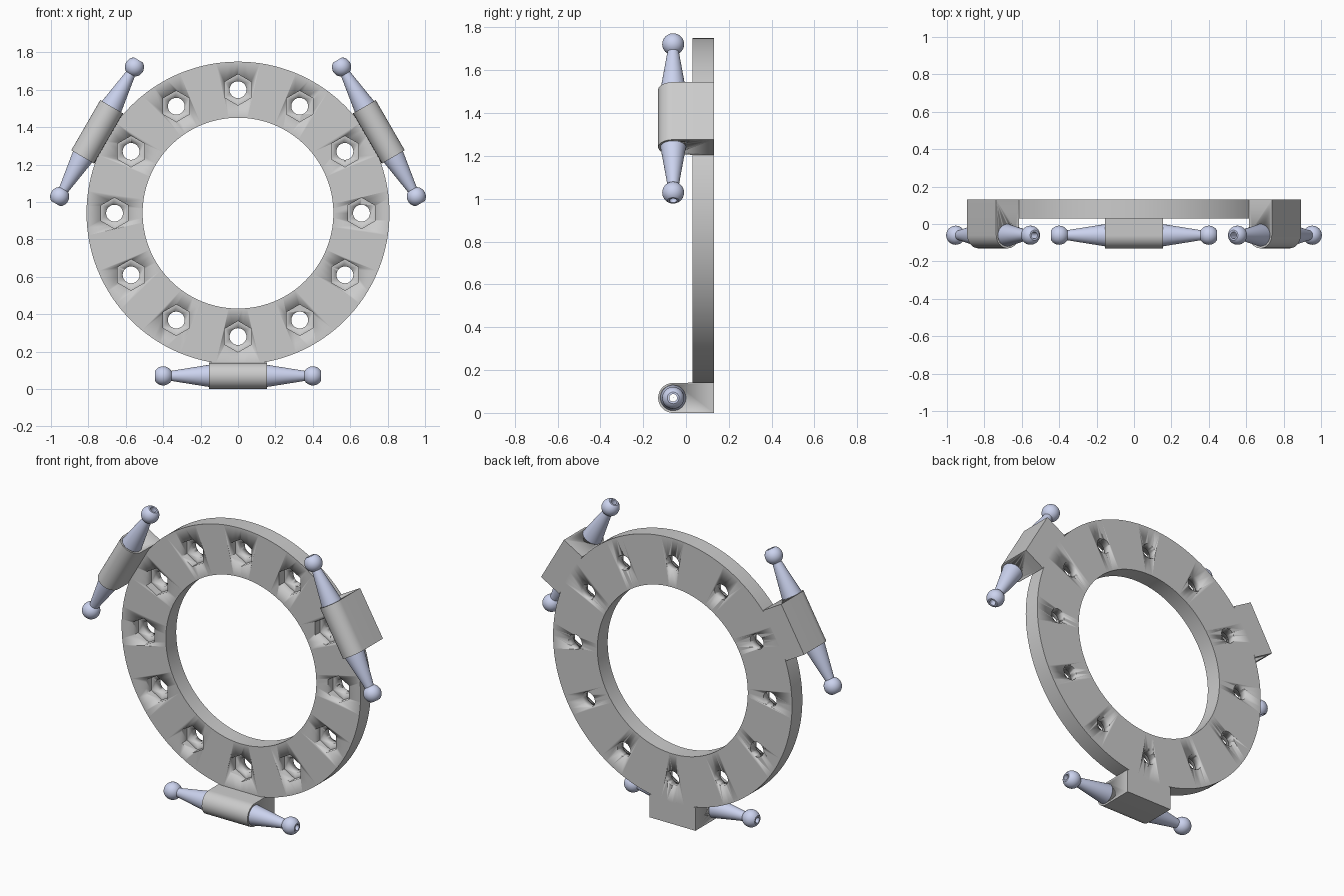
import bpy, bmesh
from math import sin, cos, pi, radians, acos, asin
from mathutils import Matrix, Vector

if "Cube" in bpy.data.objects:
    bpy.data.objects.remove(bpy.data.objects["Cube"])

CZ = 0.94                # height of the ring centre
AXIS_Y, AXIS_Z = -0.06, 0.07


def finish(name, bm, angle=30):
    bmesh.ops.recalc_face_normals(bm, faces=bm.faces)
    me = bpy.data.meshes.new(name)
    bm.to_mesh(me)
    bm.free()
    ob = bpy.data.objects.new(name, me)
    bpy.context.collection.objects.link(ob)
    bpy.ops.object.select_all(action='DESELECT')
    ob.select_set(True)
    bpy.context.view_layer.objects.active = ob
    bpy.ops.object.shade_smooth_by_angle(angle=radians(angle))
    return ob


def revolve(name, profile, axis, n):
    """Closed (along, radius) profile turned round the x or y axis."""
    bm = bmesh.new()
    rings = []
    for i in range(n):
        c, s = cos(2 * pi * i / n), sin(2 * pi * i / n)
        rings.append([bm.verts.new((a, r * c, r * s) if axis == 'X' else (r * c, a, r * s))
                      for a, r in profile])
    m = len(profile)
    for i in range(n):
        p, q = rings[i], rings[(i + 1) % n]
        for j in range(m):
            k = (j + 1) % m
            bm.faces.new((p[j], p[k], q[k], q[j]))
    return finish(name, bm)


def prism(bm, points, direction):
    """Extrude a closed outline along a direction vector."""
    face = bm.faces.new([bm.verts.new(p) for p in points])
    ext = bmesh.ops.extrude_face_region(bm, geom=[face])
    verts = [v for v in ext['geom'] if isinstance(v, bmesh.types.BMVert)]
    bmesh.ops.translate(bm, verts=verts, vec=direction)


def cut(ob, cutter):
    mod = ob.modifiers.new("cut", 'BOOLEAN')
    mod.operation = 'DIFFERENCE'
    mod.solver = 'EXACT'
    mod.object = cutter
    bpy.context.view_layer.objects.active = ob
    bpy.ops.object.modifier_apply(modifier=mod.name)
    bpy.data.objects.remove(cutter)


def bolt_cutter(name, radius, sides, y0, y1):
    """Twelve holes on the bolt circle, all upright."""
    bm = bmesh.new()
    for i in range(12):
        a = i * pi / 6
        x, z = 0.66 * sin(a), 0.66 * cos(a)
        prism(bm, [(x + radius * sin(2 * pi * k / sides), y0, z + radius * cos(2 * pi * k / sides))
                   for k in range(sides)], Vector((0, y1 - y0, 0)))
    ob = finish(name, bm)
    ob.hide_render = True
    return ob


# ring plate with bolt holes and hexagonal nut pockets
ring = revolve("ring_plate", [(0.03, 0.51), (0.03, 0.81), (0.13, 0.81), (0.13, 0.51)], 'Y', 128)
cut(ring, bolt_cutter("bolt_holes", 0.045, 32, -0.1, 0.3))
cut(ring, bolt_cutter("nut_pockets", 0.083, 6, -0.1, 0.08))
ring.location.z = CZ

# lug block with a rounded front and a bore for the rod
bm = bmesh.new()
arc = [(-0.155, AXIS_Y - 0.07 * sin(pi * i / 24), AXIS_Z + 0.07 * cos(pi * i / 24))
       for i in range(25)]
prism(bm, [(-0.155, 0.13, 0.142)] + arc + [(-0.155, 0.13, 0)], Vector((0.31, 0, 0)))
lug = finish("lug_1", bm)
bore = revolve("bore", [(-0.3, 0.001), (-0.3, 0.0595), (0.3, 0.0595), (0.3, 0.001)], 'X', 48)
bore.location = (0, AXIS_Y, AXIS_Z)
bore.hide_render = True
bpy.context.view_layer.update()
cut(lug, bore)

# hollow rod tapering to a drilled, flat-tipped ball at each end
BR, BX, NECK, HOLE = 0.051, 0.4, 0.027, 0.018
start, end = pi - asin(NECK / BR), acos(0.043 / BR)
half = [(0.15, 0.06)]
half += [(BX + BR * cos(start + (end - start) * i / 16), BR * sin(start + (end - start) * i / 16))
         for i in range(17)]
half.append((BX + 0.043, HOLE))
rod = revolve("ball_rod_1", [(-x, r) for x, r in reversed(half)] + half, 'X', 48)
rod.location = (0, AXIS_Y, AXIS_Z)
blue = bpy.data.materials.new("pale_blue")
blue.diffuse_color = (0.6, 0.65, 0.86, 1)
blue.use_nodes = True
blue.node_tree.nodes["Principled BSDF"].inputs["Base Color"].default_value = blue.diffuse_color
rod.data.materials.append(blue)

# repeat lug and rod at thirds of the ring
bpy.context.view_layer.update()
for i in (1, 2):
    turn = (Matrix.Translation((0, 0, CZ)) @ Matrix.Rotation(i * 2 * pi / 3, 4, 'Y')
            @ Matrix.Translation((0, 0, -CZ)))
    for src, name in ((lug, "lug"), (rod, "ball_rod")):
        ob = src.copy()
        ob.name = f"{name}_{i + 1}"
        bpy.context.collection.objects.link(ob)
        ob.matrix_world = turn @ src.matrix_world
